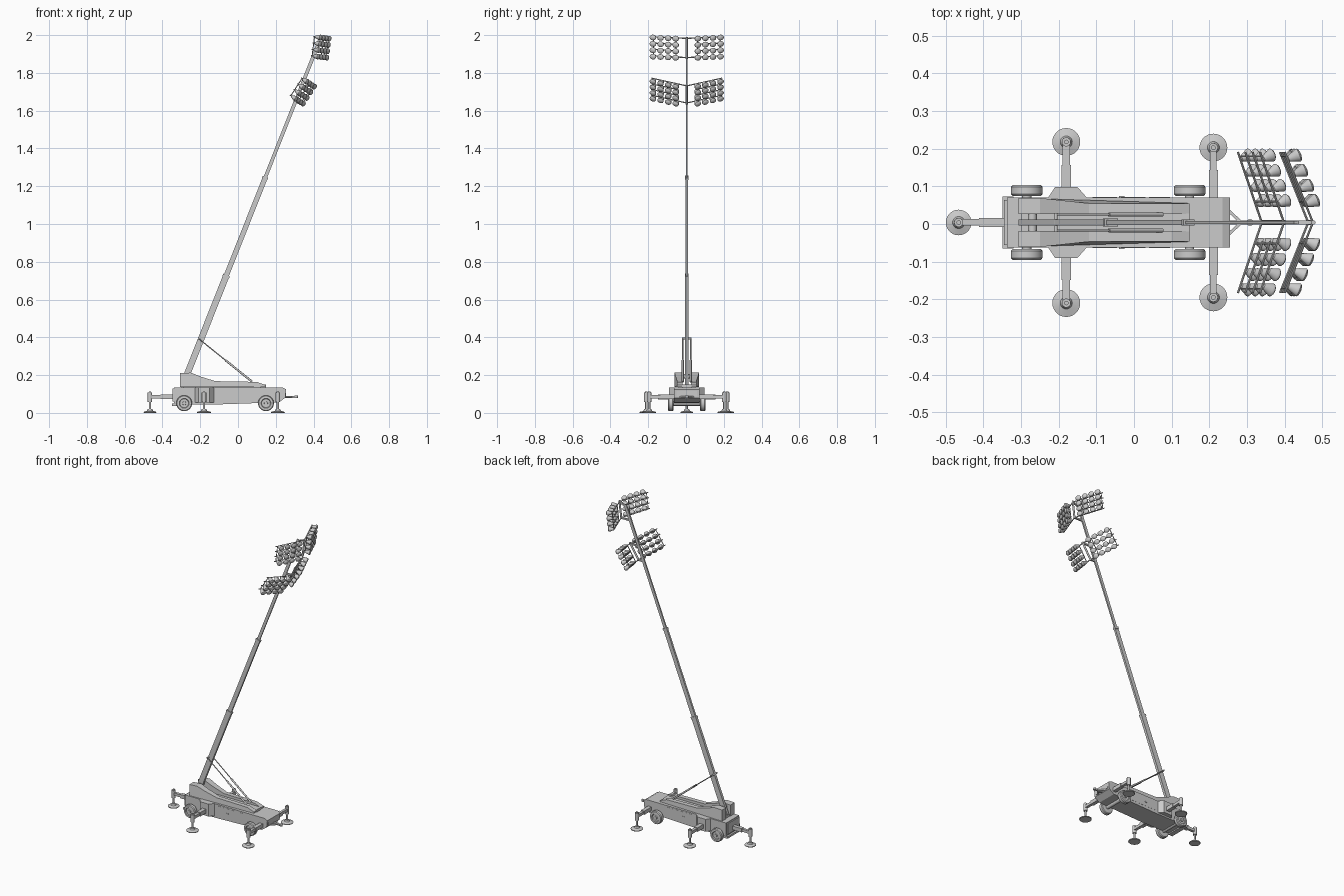
import bpy, bmesh, math
from mathutils import Vector, Matrix

if "Cube" in bpy.data.objects:
    bpy.data.objects.remove(bpy.data.objects["Cube"])

YC = 0.004  # centre line of the machine


def make(name, bm, smooth=False):
    bmesh.ops.recalc_face_normals(bm, faces=bm.faces[:])
    me = bpy.data.meshes.new(name)
    bm.to_mesh(me)
    bm.free()
    for p in me.polygons:
        p.use_smooth = smooth
    if smooth:
        me.set_sharp_from_angle(angle=math.radians(35))
    ob = bpy.data.objects.new(name, me)
    bpy.context.collection.objects.link(ob)
    return ob


def frame(p, q):
    p, q = Vector(p), Vector(q)
    z = (q - p).normalized()
    ref = Vector((0, 1, 0)) if abs(z.y) < 0.8 else Vector((0, 0, 1))
    x = ref.cross(z).normalized()
    m = Matrix((x, z.cross(x), z)).transposed().to_4x4()
    m.translation = p
    return m, (q - p).length


def lathe(name, p, q, prof, n=20):
    """Revolve (radius, distance) pairs about the axis p -> q."""
    m, _ = frame(p, q)
    bm = bmesh.new()
    rings = [[bm.verts.new(m @ Vector((r * math.cos(2 * math.pi * i / n), r * math.sin(2 * math.pi * i / n), d)))
              for i in range(n)] for r, d in prof]
    for a, b in zip(rings, rings[1:]):
        for i in range(n):
            bm.faces.new((a[i], a[(i + 1) % n], b[(i + 1) % n], b[i]))
    bm.faces.new(rings[0])
    bm.faces.new(rings[-1])
    return make(name, bm, True)


def rod(name, p, q, r, n=12):
    d = (Vector(q) - Vector(p)).length
    return lathe(name, p, q, [(r, 0), (r, d)], n)


def beam(name, p, q, w, h):
    """Box bar from p to q; w along the frame's x, h along its y."""
    m, d = frame(p, q)
    bm = bmesh.new()
    bmesh.ops.create_cube(bm, size=1)
    for v in bm.verts:
        v.co = m @ Vector((v.co.x * w, v.co.y * h, (v.co.z + 0.5) * d))
    return make(name, bm)


def box(name, x0, x1, y0, y1, z0, z1):
    yc, zc = (y0 + y1) / 2 + YC, (z0 + z1) / 2
    return beam(name, (x0, yc, zc), (x1, yc, zc), z1 - z0, y1 - y0)


def prism(name, prof, lo, hi, axis='y'):
    """Extrude a profile; lo / hi may be functions of the first coordinate."""
    bm = bmesh.new()
    ends = []
    for e in (lo, hi):
        ring = []
        for a, b in prof:
            t = e(a) if callable(e) else e
            ring.append(bm.verts.new((a, t + YC, b) if axis == 'y' else (a, b + YC, t)))
        ends.append(ring)
        bm.faces.new(ring)
    for i in range(len(prof)):
        j = (i + 1) % len(prof)
        bm.faces.new((ends[0][i], ends[0][j], ends[1][j], ends[1][i]))
    return make(name, bm)


# Chassis
prism("chassis", [(-0.338, 0.135), (0.235, 0.135), (0.255, 0.125), (0.25, 0.08), (0.215, 0.055),
                  (0.1, 0.052), (-0.1, 0.045), (-0.338, 0.045)], -0.067, 0.067)
box("rear_bumper", -0.35, -0.32, -0.069, 0.069, 0.037, 0.05)
box("rear_panel", -0.346, -0.338, -0.06, 0.06, 0.06, 0.13)
box("front_grille", 0.243, 0.254, -0.055, 0.055, 0.088, 0.118)
for s in (-1, 1):
    for x0, x1 in ((-0.11, -0.045), (-0.035, 0.03), (0.04, 0.095)):
        box("side_door", x0, x1, s * 0.067 - 0.001, s * 0.067 + 0.001, 0.065, 0.126)
    box("door_handle", -0.04, -0.025, s * 0.068 - 0.002, s * 0.068 + 0.002, 0.09, 0.097)
    # Outrigger housing bulge
    prism("outrigger_housing", [(-0.232, s * 0.06), (-0.21, s * 0.094), (-0.15, s * 0.094), (-0.12, s * 0.06)],
          0.055, 0.1352, 'xy')

# Wheels
for x in (-0.285, 0.148):
    rod("axle", (x, YC - 0.08, 0.05), (x, YC + 0.08, 0.05), 0.012)
    for s in (-1, 1):
        lathe("wheel", (x, YC + s * 0.07, 0.051), (x, YC + s * 0.1, 0.051),
              [(0.028, 0), (0.038, 0.001), (0.042, 0.006), (0.042, 0.024), (0.038, 0.029), (0.026, 0.03),
               (0.023, 0.024), (0.01, 0.024), (0.009, 0.03)], 28)


# Outriggers
def outrigger(x0, y0, x1, y1, r, w):
    a, b = Vector((x0, y0 + YC, 0.085)), Vector((x1, y1 + YC, 0.085))
    beam("outrigger_sleeve", a, a.lerp(b, 0.6), w, w)
    beam("outrigger_beam", a, b, w * 0.72, w * 0.72)
    rod("jack_sleeve", (b.x, b.y, 0.058), (b.x, b.y, 0.107), 0.012, 16)
    rod("jack_rod", (b.x, b.y, 0.008), (b.x, b.y, 0.113), 0.006)
    lathe("jack_pad", (b.x, b.y, 0), (b.x, b.y, 1),
          [(r * 0.95, 0), (r, 0.002), (r, 0.005), (0.016, 0.011), (0.012, 0.02)], 28)


for s in (-1, 1):
    outrigger(-0.18, s * 0.06, -0.18, s * 0.214, 0.037, 0.026)
    outrigger(0.211, s * 0.05, 0.211, s * 0.199, 0.037, 0.024)
outrigger(-0.33, 0, -0.466, 0, 0.034, 0.024)

# Tow bar
for s in (-1, 1):
    beam("drawbar_arm", (0.24, YC + s * 0.042, 0.085), (0.285, YC, 0.085), 0.008, 0.008)
beam("tow_bar", (0.24, YC, 0.085), (0.312, YC, 0.085), 0.01, 0.01)
rod("tow_eye", (0.308, YC, 0.079), (0.308, YC, 0.091), 0.009)

# Mast cradle: two tapered side pods with a slot between
pod = [(-0.307, 0.138), (-0.307, 0.21), (-0.25, 0.213), (-0.2, 0.193), (-0.12, 0.168), (0.1, 0.164), (0.147, 0.147), (0.147, 0.138)]


def half_width(x):
    return 0.065 - 0.014 * min(1, max(0, (x + 0.25) / 0.13))


prism("pod_left", pod, lambda x: -half_width(x), -0.022)
prism("pod_right", pod, 0.022, half_width)
box("cradle_floor", -0.3, 0.147, -0.024, 0.024, 0.134, 0.15)
box("cradle_plinth", -0.29, 0.12, -0.045, 0.045, 0.13, 0.14)
rod("mast_pivot", (-0.27, YC - 0.035, 0.195), (-0.27, YC + 0.035, 0.195), 0.012)


# Telescopic mast
def mast(z):
    return Vector((-0.265 + (z - 0.215) * 0.397, YC, z))


for i, (z0, z1, w, h) in enumerate(((0.15, 0.73, 0.034, 0.017), (0.7, 1.25, 0.027, 0.013), (1.2, 1.975, 0.019, 0.009))):
    beam("mast_section", mast(z0), mast(z1), w, h)
    if i < 2:
        beam("mast_collar", mast(z1 - 0.012), mast(z1), w + 0.004, h + 0.004)

# Lifting cylinders
for s in (-1, 1):
    lo, hi = Vector((0.075, YC + s * 0.021, 0.165)), Vector((-0.208, YC + s * 0.021, 0.393))
    rod("lift_barrel", lo, lo.lerp(hi, 0.5), 0.0055)
    rod("lift_rod", lo, hi, 0.003)
rod("lift_pin", (-0.208, YC - 0.025, 0.393), (-0.208, YC + 0.025, 0.393), 0.005)

# Lamp head mesh, shared by all lamps
lamp = lathe("lamp", (0, 0, 0), (1, 0, 0),
             [(0.004, -0.021), (0.008, -0.019), (0.012, -0.011), (0.0175, 0.003), (0.019, 0.006),
              (0.019, 0.01), (0.014, 0.014), (0.005, 0.016)], 14)
lamp_mesh = lamp.data
bpy.data.objects.remove(lamp)


# Lamp banks: swept-back chevrons, four rows by four lamps per side
def bank(cx, cz, tilt, pitch):
    m = Matrix.Translation((cx, YC, cz)) @ Matrix.Rotation(math.radians(tilt), 4, 'Y')
    sweep = math.radians(22)
    t = math.tan(sweep)
    back = -0.024

    def at(x, y, z):
        return m @ Vector((x - abs(y) * t, y, z))
    for row in range(4):
        z = (row - 1.5) * pitch
        for s in (-1, 1):
            inner = 0 if row in (0, 3) else 0.05
            rod("lamp_bar", at(back, s * inner, z), at(back, s * 0.187, z), 0.003, 8)
            for y in (0.056, 0.096, 0.136, 0.176):
                ob = bpy.data.objects.new("lamp", lamp_mesh)
                bpy.context.collection.objects.link(ob)
                ob.matrix_world = (m @ Matrix.Translation((-y * t, s * y, z)) @
                                   Matrix.Rotation(s * sweep, 4, 'Z') @ Matrix.Diagonal((1, 0.95, 0.8, 1)))
        if row in (0, 3):
            hub = at(back, 0, z)
            beam("bank_bracket", mast(min(hub.z, 1.965)), hub, 0.01, 0.01)
    for s in (-1, 1):
        for y in (0.056, 0.176):
            rod("bank_upright", at(back, s * y, -1.5 * pitch), at(back, s * y, 1.5 * pitch), 0.0025, 8)
    rod("bank_post", at(back, 0, -1.7 * pitch), at(back, 0, 1.7 * pitch), 0.006)


bank(0.389, 1.673, 33, 0.036)
bank(0.493, 1.929, 7, 0.034)
